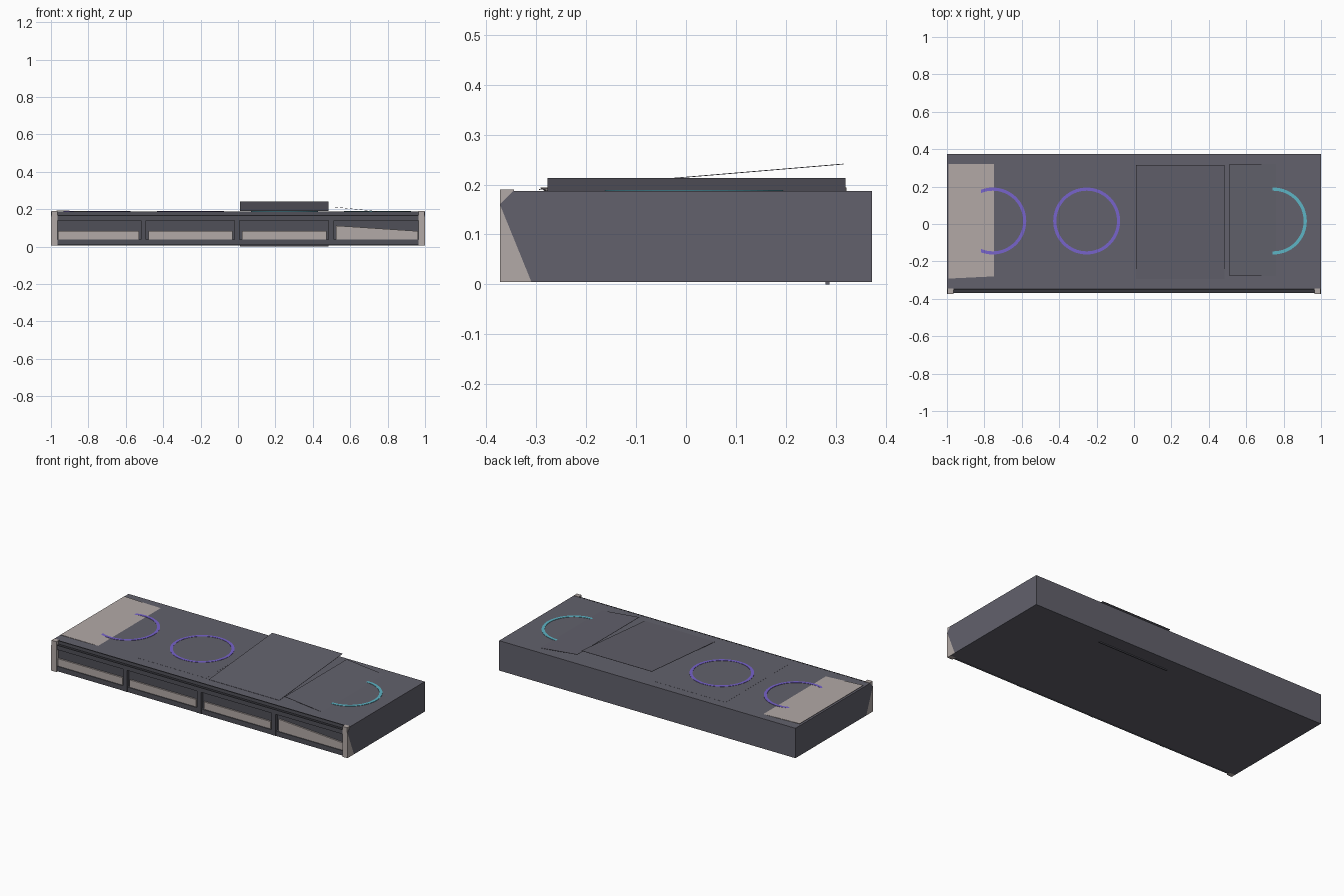
import bpy, bmesh, math

if "Cube" in bpy.data.objects:
    bpy.data.objects.remove(bpy.data.objects["Cube"])


def material(name, rgb):
    m = bpy.data.materials.new(name)
    m.diffuse_color = (*rgb, 1)
    m.use_nodes = True
    m.node_tree.nodes["Principled BSDF"].inputs["Base Color"].default_value = m.diffuse_color
    return m


SLATE = material("slate", (0.122, 0.120, 0.150))
DARK = material("dark_slate", (0.080, 0.081, 0.098))
SHADOW = material("near_black", (0.036, 0.036, 0.044))
BEIGE = material("warm_beige", (0.450, 0.400, 0.385))
PURPLE = material("purple", (0.185, 0.125, 0.600))
TEAL = material("teal", (0.110, 0.460, 0.560))

DECK = 0.1875    # height of the top surface
RING_TOP = 0.1895


def finish(name, bm, mat):
    bmesh.ops.recalc_face_normals(bm, faces=bm.faces)
    me = bpy.data.meshes.new(name)
    bm.to_mesh(me)
    bm.free()
    me.materials.append(mat)
    ob = bpy.data.objects.new(name, me)
    bpy.context.collection.objects.link(ob)
    return ob


def prism(name, points, offset, mat):
    """Extrude a polygon of 3D points along an offset vector."""
    bm = bmesh.new()
    face = bm.faces.new([bm.verts.new(p) for p in points])
    ext = bmesh.ops.extrude_face_region(bm, geom=[face])
    verts = [v for v in ext["geom"] if isinstance(v, bmesh.types.BMVert)]
    bmesh.ops.translate(bm, vec=offset, verts=verts)
    return finish(name, bm, mat)


def box(name, x, y, z, mat):
    pts = [(x[0], y[0], z[0]), (x[1], y[0], z[0]), (x[1], y[1], z[0]), (x[0], y[1], z[0])]
    return prism(name, pts, (0, 0, z[1] - z[0]), mat)


def ring(name, cx, cy, outer, width, mat, n=64):
    """Thin flat ring lying on the deck."""
    bm = bmesh.new()
    rows = []
    for r, z in ((outer, DECK), (outer, RING_TOP), (outer - width, RING_TOP), (outer - width, DECK)):
        rows.append([bm.verts.new((cx + r * math.cos(2 * math.pi * i / n),
                                   cy + r * math.sin(2 * math.pi * i / n), z)) for i in range(n)])
    for a, b in zip(rows, rows[1:]):
        for i in range(n):
            j = (i + 1) % n
            bm.faces.new((a[i], a[j], b[j], b[i]))
    return finish(name, bm, mat)


# Main body
box("body", (-0.998, 0.998), (-0.345, 0.373), (0.005, DECK), SLATE)

# Front fascia: back plate, horizontal trim bar, upper channel and lower rail
box("front_back_plate", (-0.965, 0.965), (-0.352, -0.345), (0.008, 0.185), DARK)
box("front_trim_bar", (-0.965, 0.965), (-0.368, -0.352), (0.14, 0.165), DARK)
box("front_trim_cap", (-0.965, 0.965), (-0.369, -0.346), (0.165, 0.168), SHADOW)
box("front_channel_cap", (-0.965, 0.965), (-0.352, -0.345), (0.185, 0.188), SHADOW)
box("front_lower_rail", (-0.965, 0.965), (-0.366, -0.352), (0.008, 0.038), DARK)

# Dividers between the four front bays
for i, x in enumerate((-0.505, -0.005, 0.498)):
    box(f"front_divider_{i + 1}", (x - 0.014, x + 0.014), (-0.368, -0.352), (0.008, 0.14), DARK)

# Beige inserts in the front bays, the last one tapering
bays = ((-0.963, -0.528, 0.083), (-0.478, -0.03, 0.083), (0.022, 0.472, 0.083), (0.525, 0.962, 0.112))
for i, (x0, x1, top) in enumerate(bays):
    pts = [(x0, -0.352, 0.038), (x1, -0.352, 0.038 if i < 3 else 0.02),
           (x1, -0.352, 0.083), (x0, -0.352, top)]
    prism(f"front_insert_{i + 1}", pts, (0, -0.009, 0), BEIGE)

# Beige end posts with wedge-shaped side plates
for side, label in ((-1, "left"), (1, "right")):
    xs = sorted((side * 0.965, side * 0.998))
    box(f"{label}_end_post", xs, (-0.373, -0.345), (0.005, 0.19), BEIGE)
    x = side * 0.998
    prism(f"{label}_side_wedge", [(x, -0.373, 0.16), (x, -0.373, 0.005), (x, -0.31, 0.005)],
          (side * 0.002, 0, 0), BEIGE)
    prism(f"{label}_side_cover", [(x, -0.373, 0.16), (x, -0.31, 0.005), (x, 0.373, 0.005),
                                  (x, 0.373, DECK), (x, -0.346, DECK)],
          (side * 0.002, 0, 0), SLATE)

# Rings marking the four stations
for i, (cx, mat) in enumerate(((-0.755, PURPLE), (-0.253, PURPLE), (0.249, TEAL), (0.745, TEAL))):
    ring(f"station_ring_{i + 1}", cx, 0.016, 0.179, 0.017, mat)

# Beige lid, slightly raised at the left end
prism("left_lid", [(-0.993, -0.292, 0.1945), (-0.748, -0.28, DECK),
                   (-0.748, 0.322, DECK), (-0.993, 0.322, 0.1945)], (0, 0, -0.002), BEIGE)

# Flush lid around the second ring
box("flush_lid", (-0.49, -0.015), (-0.285, 0.318), (DECK - 0.001, DECK + 0.0005), SLATE)

# Lid raised toward the back
prism("back_raised_lid", [(0.01, -0.295, 0.191), (0.485, -0.295, 0.191),
                          (0.485, 0.316, 0.242), (0.01, 0.316, 0.242)], (0, 0, -0.0015), SLATE)

# Lid raised at its left edge, sinking into the deck
prism("side_raised_lid", [(0.51, -0.278, 0.213), (0.76, -0.278, DECK),
                          (0.76, 0.32, DECK), (0.51, 0.32, 0.213)], (0, 0, -0.0015), SLATE)

# Low foot under the rear
box("rear_foot", (0.01, 0.485), (0.28, 0.288), (0.0, 0.006), SLATE)
